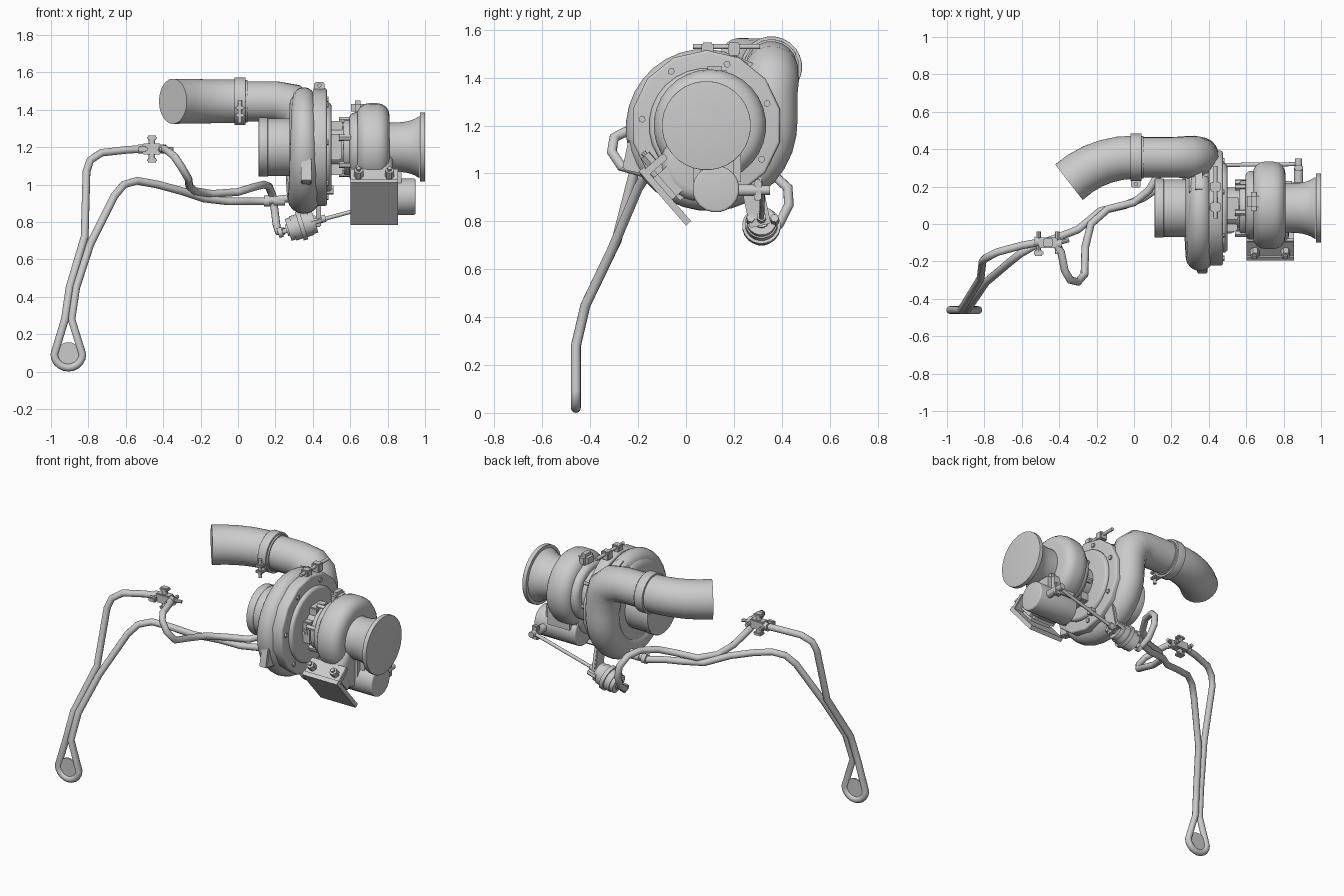
import bpy, bmesh
from math import sin, cos, tau, radians
from mathutils import Vector, Matrix

cube = bpy.data.objects.get("Cube")
if cube:
    bpy.data.objects.remove(cube, do_unlink=True)

GREY = (.6, .6, .6, 1)
metal = bpy.data.materials.new("plain grey metal")
metal.use_nodes = True
metal.diffuse_color = GREY
metal.node_tree.nodes["Principled BSDF"].inputs["Base Color"].default_value = GREY

SHAFT_Y, SHAFT_Z = .085, 1.2


def finish(bm, name):
    bmesh.ops.recalc_face_normals(bm, faces=bm.faces)
    mesh = bpy.data.meshes.new(name)
    bm.to_mesh(mesh)
    bm.free()
    mesh.materials.append(metal)
    part = bpy.data.objects.new(name, mesh)
    bpy.context.collection.objects.link(part)
    bpy.ops.object.select_all(action="DESELECT")
    part.select_set(True)
    bpy.context.view_layer.objects.active = part
    bpy.ops.object.shade_smooth_by_angle(angle=radians(40))


def skin(bm, rings, name):
    """Bridge vertex rings and cap both ends."""
    count = len(rings[0])
    for ring, following in zip(rings, rings[1:]):
        for i in range(count):
            j = (i + 1) % count
            bm.faces.new((ring[i], ring[j], following[j], following[i]))
    bm.faces.new(rings[0])
    bm.faces.new(rings[-1])
    finish(bm, name)


def lathe(name, profile, sides=32, y=SHAFT_Y, z=SHAFT_Z):
    """Revolve (x, radius) pairs around an axis along x."""
    bm = bmesh.new()
    angles = [tau * (i + .5) / sides for i in range(sides)]
    rings = [[bm.verts.new((x, y + radius * cos(a), z + radius * sin(a))) for a in angles]
             for x, radius in profile]
    skin(bm, rings, name)


def drum(name, start, end, radius, rounding, sides=32, y=SHAFT_Y, z=SHAFT_Z):
    """Cylinder along x whose two rims are rounded by quarter circles."""
    arc = [tau * k / 16 for k in range(5)]
    rim = [(rounding * (1 - sin(a)), radius - rounding * (1 - cos(a))) for a in reversed(arc)]
    profile = [(start + inset, r) for inset, r in rim]
    profile += [(end - inset, r) for inset, r in reversed(rim)]
    lathe(name, profile, sides, y, z)


def sweep(name, points, radii, sides=12):
    """Round tube along points; radii is one number or one per point."""
    points = [Vector(p) for p in points]
    if not isinstance(radii, list):
        radii = [radii] * len(points)
    bm, rings, side = bmesh.new(), [], None
    for i, point in enumerate(points):
        tangent = Vector()
        if i:
            tangent += (point - points[i - 1]).normalized()
        if i < len(points) - 1:
            tangent += (points[i + 1] - point).normalized()
        tangent.normalize()
        side = tangent.orthogonal() if side is None else side - tangent * side.dot(tangent)
        side.normalize()
        up = tangent.cross(side)
        angles = [tau * k / sides for k in range(sides)]
        rings.append([bm.verts.new(point + radii[i] * (side * cos(a) + up * sin(a)))
                      for a in angles])
    skin(bm, rings, name)


def rod(name, centre, direction, length, radius, sides=12):
    half = Vector(direction).normalized() * length / 2
    sweep(name, [Vector(centre) - half, Vector(centre) + half], radius, sides)


def box(name, centre, size, tilt=0, bevel=.006):
    bm = bmesh.new()
    bmesh.ops.create_cube(bm, size=1)
    bmesh.ops.scale(bm, vec=size, verts=bm.verts)
    bmesh.ops.bevel(bm, geom=bm.edges[:], offset=bevel, segments=2, affect="EDGES")
    bm.transform(Matrix.Translation(centre) @ Matrix.Rotation(radians(tilt), 4, "X"))
    finish(bm, name)


def around(radius, degrees):
    a = radians(degrees)
    return SHAFT_Y + radius * cos(a), SHAFT_Z + radius * sin(a)


X, Y, Z = Vector((1, 0, 0)), Vector((0, 1, 0)), Vector((0, 0, 1))

# Compressor housing: inlet, domed body and growing scroll
drum("compressor_inlet", .11, .3, .155, .005)
drum("inlet_lip", .11, .16, .158, .004)
drum("compressor_body", .275, .42, .29, .06, 28)
PIPE_Y, PIPE_Z, PIPE_RADIUS = .357, 1.445, .115
scroll, radii = [], []
for step in range(29):
    grown = step / 28
    scroll.append((.352, *around(.26 + .02 * grown ** 2, 55 + 310 * grown)))
    radii.append(.055 + .047 * grown)
scroll += [(.345, PIPE_Y, 1.32), (.325, PIPE_Y, 1.39), (.28, PIPE_Y, 1.43), (.2, PIPE_Y, PIPE_Z),
           (0, PIPE_Y, PIPE_Z)]
radii += [.108, PIPE_RADIUS, .113, .108, .108]
sweep("compressor_scroll", scroll, radii, 20)
box("scroll_lug", (.365, -.2, 1.09), (.055, .1, .17), -12)
box("outlet_web", (.345, .22, 1.41), (.1, .2, .14), -25, .03)

# Outlet pipe: straight start, then a bend
BEND = .52
bend = [radians(8.4 * k) for k in range(6)]
pipe = [(.05, PIPE_Y, PIPE_Z)]
pipe += [(-BEND * sin(a), PIPE_Y - BEND * (1 - cos(a)), PIPE_Z) for a in bend]
sweep("outlet_pipe", pipe, [PIPE_RADIUS + .001 * k for k in range(len(pipe))], 28)
drum("pipe_clamp", -.02, .04, .128, .003, 24, PIPE_Y, PIPE_Z)
for z in (1.37, 1.41):
    box("pipe_clamp_lug", (.01, .225, z), (.05, .06, .02))
rod("pipe_clamp_bolt", (.01, .215, 1.39), Z, .12, .011)

# Clamp band between compressor and centre housing
drum("clamp_band", .4, .475, .315, .012, 14)
drum("back_plate", .46, .5, .24, .02, 28)
rod("band_bolt", (.435, .17, 1.53), Y, .28, .011)
for y in (.09, .2):
    box("band_lug", (.435, y, 1.52), (.055, .05, .055))
for k in range(7):
    rod("band_rivet", (.46, *around(.27, 20 + k * 360 / 7)), X, .05, .015, 6)

# Centre housing with oil ports and a ring of bolts
drum("centre_housing", .47, .6, .11, .01, 24)
drum("turbine_collar", .565, .62, .15, .01, 24)
box("oil_port_block", (.51, .02, 1.2), (.085, .12, .14))
rod("oil_port_ring", (.51, -.04, 1.2), Y, .012, .024, 16)
rod("oil_port_plug", (.51, -.045, 1.2), Y, .012, .012, 8)
for z in (1.09, 1.3):
    box("oil_pipe_block", (.52, SHAFT_Y, z), (.08, .12, .08))
for k in range(6):
    rod("housing_bolt", (.58, *around(.145, 40 + 60 * k)), X, .08, .018, 6)

# Turbine housing with flared outlet
drum("turbine_shoulder", .595, .7, .185, .03, 30, .1)
drum("turbine_housing", .635, .81, .235, .065, 30, .1)
box("turbine_tongue", (.64, .12, 1.41), (.07, .1, .08), 0, .02)
flare = [k / 8 for k in range(9)]
lathe("turbine_outlet", [(.78 + .19 * f, .132 + .035 * f ** 4) for f in flare])
drum("outlet_flange", .972, 1, .186, .002)

# Bypass boss and the casing that joins it to the turbine
drum("bypass_boss", .65, .95, .098, .01, 20, .125, .935)
drum("lower_casing", .63, .83, .155, .05, 24, .05, 1.04)
box("bypass_neck", (.765, .13, 1.02), (.22, .2, .17), 0, .03)

# Inlet foot: neck, bolted flange and hanging plate share one tilt
TILT = 41
box("inlet_neck", (.725, -.035, .99), (.2, .17, .17), TILT, .025)
box("foot_plate", (.728, -.088, .905), (.255, .028, .3), TILT, .001)
box("foot_flange", (.728, -.13, 1.035), (.255, .12, .03), TILT, .004)
for x in (.645, .81):
    foot_axis = Vector((0, -sin(radians(TILT)), cos(radians(TILT))))
    rod("foot_bolt", (x, -.148, 1.05), foot_axis, .07, .025, 6)
    rod("foot_stud", (x, -.17, 1.077), foot_axis, .03, .012, 8)

# Actuator can, built in mirrored steps along its own axis
can = Vector((.34, .315, .78))
along = Vector((.95, 0, .3)).normalized()
for name, length, radius in (("can", .15, .062), ("shoulder", .1, .068), ("rim", .025, .08),
                             ("boss", .17, .032), ("nipple", .26, .014)):
    rod("actuator_" + name, can, along, length, radius, 20)

# Push rod, lever and bracket
lever = Vector((.88, .3, .93))
sweep("push_rod", [can + along * .06, lever + Y * .02], .011)
rod("rod_sleeve", can + along * .1, along, .07, .02)
rod("bypass_shaft", lever - Y * .06, Y, .12, .025)
box("bypass_lever", lever, (.045, .03, .09))
rod("rod_end", lever + Y * .02, Y, .06, .02)
box("actuator_bracket", (.43, .29, .88), (.025, .09, .2), 12, .004)
for y in (.27, .37):
    rod("actuator_nut", (.42, y, .805), along, .06, .018, 6)
rod("bracket_bolt", (.48, .17, .97), X, .06, .025, 6)

# Long hose: from the valve, round the loop at the foot, back to the compressor
HOSE = .021
valve = Vector((-.46, -.1, 1.19))
ring = Vector((-.907, -.46, .093))
loop = [ring + Vector((-.075 * cos(a), 0, -.072 * sin(a))) for a in [tau * k / 20 for k in range(11)]]
down = [valve - X * .06, (-.6, -.115, 1.185), (-.73, -.15, 1.17), (-.79, -.18, 1.13),
        (-.81, -.2, 1.07), (-.82, -.29, .72), (-.9, -.42, .45), (-.925, -.46, .28)]
back = [(-.89, -.46, .28), (-.865, -.42, .45), (-.79, -.31, .68), (-.66, -.2, .94),
        (-.61, -.16, 1), (-.54, -.12, 1.02), (-.43, -.08, 1), (-.3, -.03, .965),
        (-.18, .07, .925), (-.05, .1, .91), (.05, .14, .91), (.14, .2, .91), (.3, .19, .93)]
sweep("long_hose", down + loop + back, HOSE)
rod("loop_disc", ring, Y, .012, .064, 24)
for name, x, length, radius in (("clip", .155, .03, .03), ("fitting", .22, .06, .025)):
    rod("hose_" + name, (x, .2, .912), X, length, radius)

# Valve hose: from the valve, behind the inlet, to the actuator
sweep("valve_hose", [valve + X * .04, (-.39, -.15, 1.19), (-.37, -.25, 1.175), (-.34, -.3, 1.15),
                     (-.3, -.31, 1.09), (-.265, -.27, 1.03), (-.26, -.12, .99), (-.23, 0, .965),
                     (-.14, .08, .95), (0, .115, .96), (.08, .18, .985), (.14, .28, 1),
                     (.165, .37, .99), (.185, .425, .94), (.195, .43, .87), (.205, .39, .79),
                     (.215, .33, .75), can - along * .1], HOSE)
rod("nipple_clip", can - along * .12, along, .025, .028)

# Valve with mirrored ports, stems and caps
box("valve_body", valve, (.1, .055, .06))
rod("valve_ports", valve, X - Y * .1, .15, .026)
rod("valve_stem", valve, Z, .12, .018)
for side in (-1, 1):
    box("valve_cap", valve + Z * .06 * side, (.055, .045, .022))
    rod("valve_pin", valve + X * .05 * side, Y, .12, .012, 8)
rod("valve_tap", valve + X * .065, X + Y * .3, .1, .011, 8)
box("valve_tab", valve - X * .05 - Y * .055, (.05, .03, .03))
